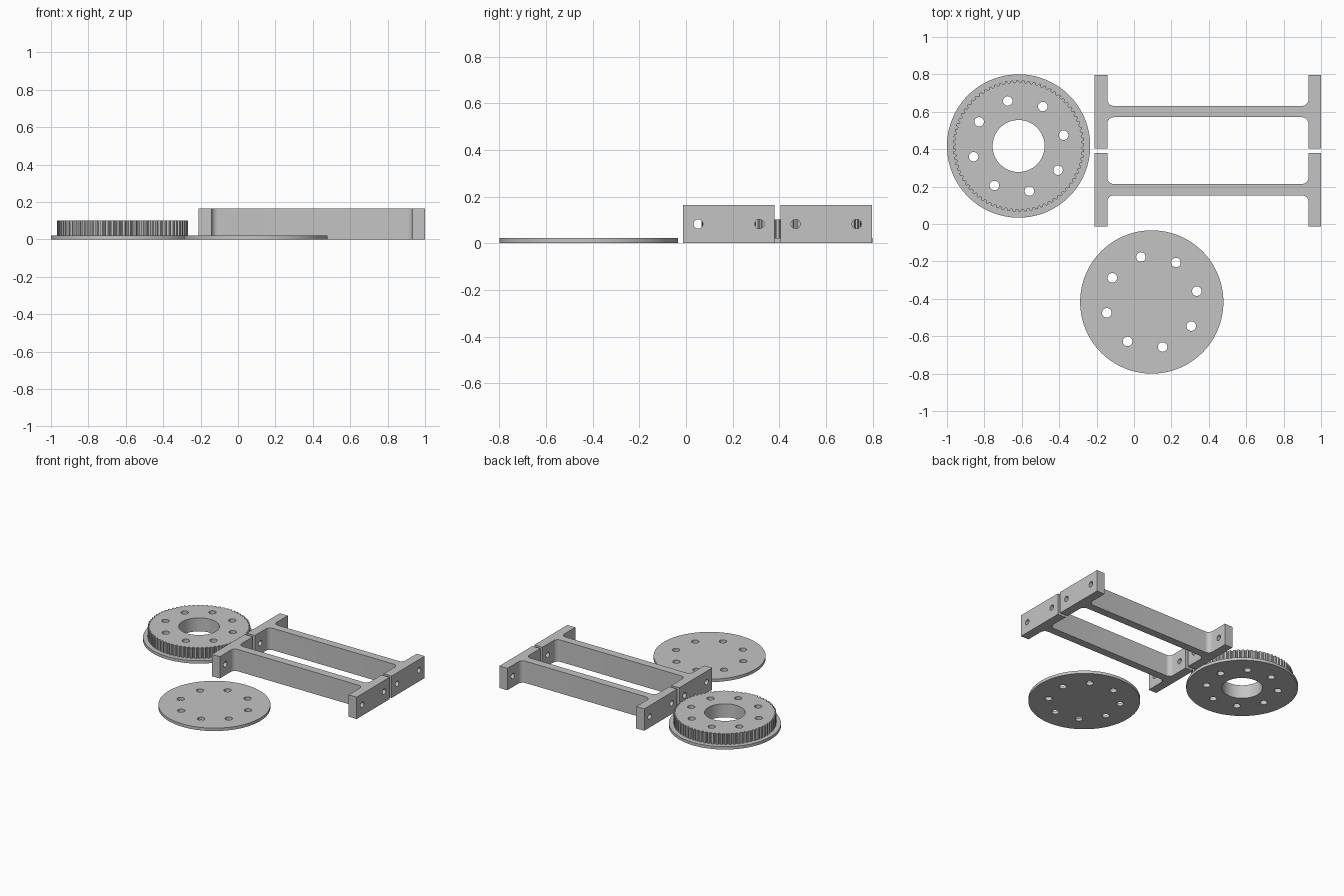
import bpy, bmesh, math
from mathutils import Vector

if "Cube" in bpy.data.objects:
    bpy.data.objects.remove(bpy.data.objects["Cube"])

grey = bpy.data.materials.new("light_grey")
grey.diffuse_color = (0.55, 0.55, 0.55, 1)
grey.use_nodes = True
grey.node_tree.nodes["Principled BSDF"].inputs["Base Color"].default_value = grey.diffuse_color

R_FLANGE, T_FLANGE = 0.383, 0.022      # flange and cover disc
R_GEAR, Z_GEAR, TEETH = 0.351, 0.102, 72
H = 0.165                              # bracket height


def circle(cx, cy, r, n):
    return [(cx + r * math.cos(2 * math.pi * i / n),
             cy + r * math.sin(2 * math.pi * i / n)) for i in range(n)]


def bolt_circle(cx, cy):
    # eight screw holes, first one turned 13.5 degrees
    angles = [math.radians(13.5 + 45 * i) for i in range(8)]
    return [circle(cx + 0.2475 * math.cos(a), cy + 0.2475 * math.sin(a), 0.0255, 24)
            for a in angles]


def toothed(cx, cy):
    # belt pulley outline: flat lands with rounded grooves
    steps = [(0.0, 0), (0.4, 0), (0.47, 0.007), (0.58, 0.012), (0.82, 0.012), (0.93, 0.007)]
    pts = []
    for i in range(TEETH):
        for f, depth in steps:
            a, r = 2 * math.pi * (i + f) / TEETH, R_GEAR - depth
            pts.append((cx + r * math.cos(a), cy + r * math.sin(a)))
    return pts


def fill(bm, loops, z):
    # flat face bounded by the first loop, pierced by the others
    edges = []
    for loop in loops:
        vs = [bm.verts.new((x, y, z)) for x, y in loop]
        edges += [bm.edges.new((vs[i - 1], vs[i])) for i in range(len(vs))]
    bmesh.ops.triangle_fill(bm, use_beauty=True, use_dissolve=False, edges=edges,
                            normal=Vector((0, 0, 1)))


def wall(bm, loop, z0, z1):
    a = [bm.verts.new((x, y, z0)) for x, y in loop]
    b = [bm.verts.new((x, y, z1)) for x, y in loop]
    for i in range(len(loop)):
        bm.faces.new((a[i - 1], a[i], b[i], b[i - 1]))


def finish(bm, name):
    bmesh.ops.remove_doubles(bm, verts=bm.verts, dist=1e-5)
    bmesh.ops.recalc_face_normals(bm, faces=bm.faces)
    me = bpy.data.meshes.new(name)
    bm.to_mesh(me)
    bm.free()
    me.materials.append(grey)
    ob = bpy.data.objects.new(name, me)
    bpy.context.collection.objects.link(ob)
    return ob


def smooth(ob):
    bpy.ops.object.select_all(action='DESELECT')
    ob.select_set(True)
    bpy.context.view_layer.objects.active = ob
    bpy.ops.object.shade_smooth_by_angle(angle=math.radians(30))


# toothed pulley with a bottom flange, bore and screw holes
px, py = -0.617, 0.417
bm = bmesh.new()
flange, gear = circle(px, py, R_FLANGE, 128), toothed(px, py)
holes = bolt_circle(px, py) + [circle(px, py, 0.139, 64)]
fill(bm, [flange] + holes, 0)
wall(bm, flange, 0, T_FLANGE)
fill(bm, [flange, gear], T_FLANGE)
wall(bm, gear, T_FLANGE, Z_GEAR)
fill(bm, [gear] + holes, Z_GEAR)
for h in holes:
    wall(bm, h, 0, Z_GEAR)
smooth(finish(bm, "toothed_pulley"))

# loose cover disc
dx, dy = 0.095, -0.417
bm = bmesh.new()
loops = [circle(dx, dy, R_FLANGE, 128)] + bolt_circle(dx, dy)
for z in (0, T_FLANGE):
    fill(bm, loops, z)
for l in loops:
    wall(bm, l, 0, T_FLANGE)
smooth(finish(bm, "cover_disc"))


# spacer brackets: a web between two end plates, filleted inside corners
def bracket(name, cy):
    cx, hx, hy, web, plate, r = 0.395, 0.605, 0.1965, 0.03, 0.067, 0.036
    xi = hx - plate
    quarter = [(hx, hy), (xi, hy)]
    for i in range(9):
        a = math.radians(90 * i / 8)
        quarter.append((xi - r + r * math.cos(a), web + r - r * math.sin(a)))
    left = [(-x, y) for x, y in reversed(quarter)]
    half = quarter + left
    loop = [(cx + x, cy + y) for x, y in half + [(-x, -y) for x, y in half]]
    bm = bmesh.new()
    fill(bm, [loop], 0)
    fill(bm, [loop], H)
    wall(bm, loop, 0, H)
    ob = finish(bm, name)
    # screw holes through both end plates
    for s in (-1, 1):
        bpy.ops.mesh.primitive_cylinder_add(
            vertices=24, radius=0.02, depth=1.4,
            location=(cx, cy + s * 0.131, H / 2), rotation=(0, math.pi / 2, 0))
        cutter = bpy.context.object
        cutter.name = "screw_hole_cutter"
        cutter.hide_render = True
        mod = ob.modifiers.new("screw_hole", 'BOOLEAN')
        mod.operation, mod.solver, mod.object = 'DIFFERENCE', 'EXACT', cutter
        bpy.context.view_layer.objects.active = ob
        bpy.ops.object.modifier_apply(modifier=mod.name)
        bpy.data.objects.remove(cutter)
    smooth(ob)


bracket("front_bracket", 0.1835)
bracket("back_bracket", 0.601)
